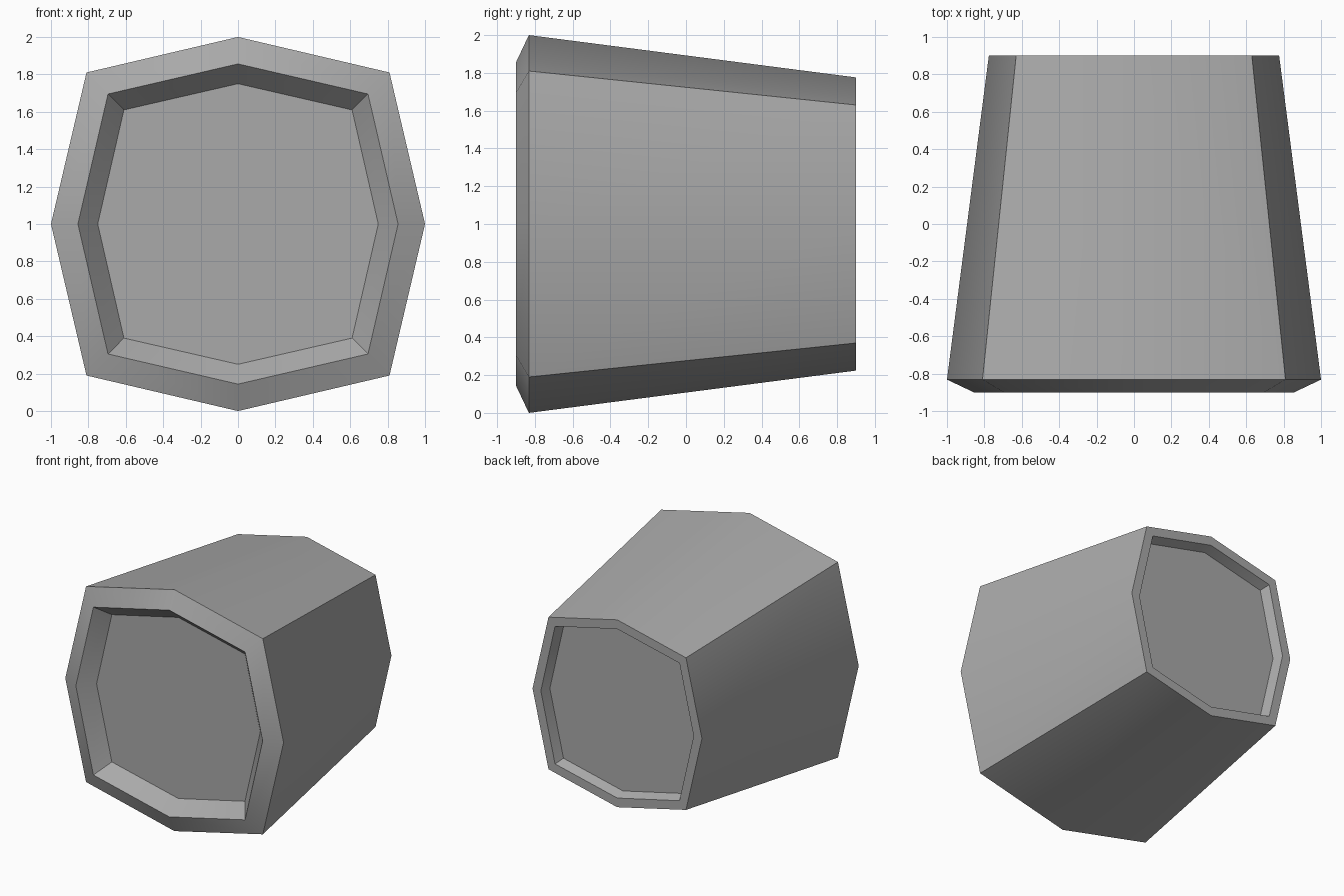
import bpy, bmesh

if "Cube" in bpy.data.objects:
    bpy.data.objects.remove(bpy.data.objects["Cube"])

grey = bpy.data.materials.new("mid grey")
grey.diffuse_color = (0.4, 0.4, 0.4, 1)
grey.use_nodes = True
grey.node_tree.nodes["Principled BSDF"].inputs["Base Color"].default_value = grey.diffuse_color


def ring(bm, y, axis, corner):
    """Eight-point bulged square: four axis points and four corners."""
    dirs = [(axis, 0), (corner, corner), (0, axis), (-corner, corner),
            (-axis, 0), (-corner, -corner), (0, -axis), (corner, -corner)]
    return [bm.verts.new((x, y, z + 1)) for x, z in dirs]


# Sections from the front recess floor, over the outside, to the rear recess floor
sections = [
    (-0.78, 0.75, 0.61),     # front recess floor
    (-0.90, 0.856, 0.695),   # front lip
    (-0.832, 1.0, 0.81),     # widest edge
    (0.90, 0.776, 0.63),     # rear outer edge
    (0.90, 0.70, 0.57),      # rear inner edge
    (0.825, 0.67, 0.545),    # rear recess floor
]

bm = bmesh.new()
rings = [ring(bm, *s) for s in sections]
for a, b in zip(rings, rings[1:]):
    for i in range(8):
        j = (i + 1) % 8
        bm.faces.new((a[i], a[j], b[j], b[i]))
bm.faces.new(rings[0])
bm.faces.new(rings[-1])
bmesh.ops.recalc_face_normals(bm, faces=bm.faces)

mesh = bpy.data.meshes.new("tapered_housing")
bm.to_mesh(mesh)
bm.free()
mesh.materials.append(grey)
housing = bpy.data.objects.new("tapered_housing", mesh)
bpy.context.collection.objects.link(housing)

# Smooth the shallow bulge creases, keep the corners sharp
bpy.context.view_layer.objects.active = housing
housing.select_set(True)
bpy.ops.object.shade_smooth_by_angle()
